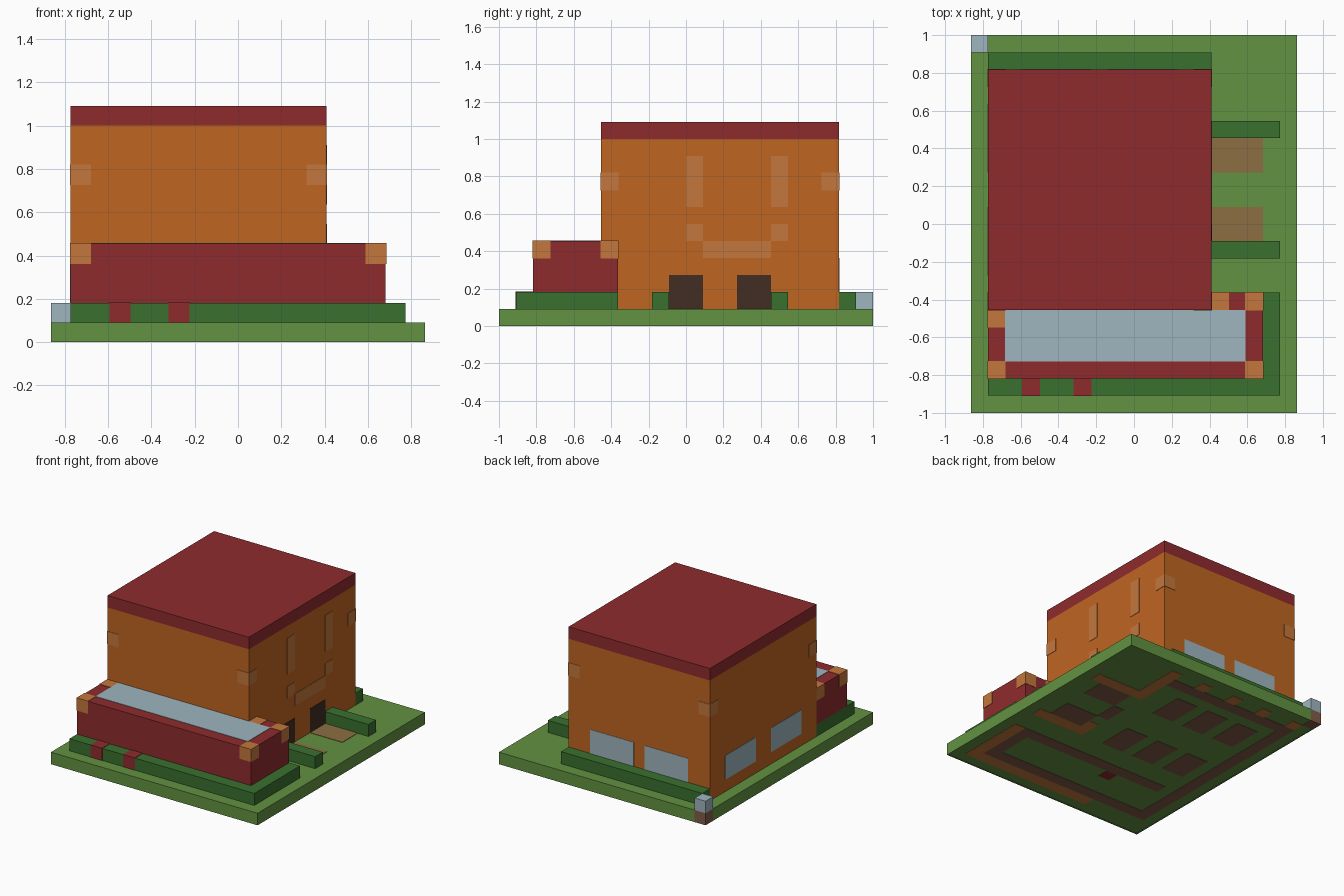
import bpy
import bmesh
from mathutils import Vector

cube = bpy.data.objects.get("Cube")
if cube:
    bpy.data.objects.remove(cube)

U = 1 / 11                      # one block
ORIGIN = Vector((-9.5, -11, 0))  # block counts start at the ground corner
T = 0.03                        # thickness of painted plates, in blocks


def material(name, r, g, b):
    def lin(c):
        c /= 255
        return c / 12.92 if c < 0.04045 else ((c + 0.055) / 1.055) ** 2.4
    m = bpy.data.materials.new(name)
    m.use_nodes = True
    color = (lin(r), lin(g), lin(b), 1)
    m.diffuse_color = color
    m.node_tree.nodes["Principled BSDF"].inputs["Base Color"].default_value = color
    return m


grass = material("grass_green", 98, 146, 65)
leaf = material("hedge_green", 58, 112, 46)
red = material("dark_red", 143, 43, 45)
orange = material("wall_orange", 191, 101, 33)
tan = material("tan", 196, 119, 60)
glass = material("pale_blue", 159, 182, 191)
dark = material("door_brown", 66, 45, 36)
path = material("path_brown", 139, 110, 65)
soil = material("soil_brown", 128, 92, 72)


def blocks(name, mat, boxes, grow=0.0):
    """Boxes (x0, x1, y0, y1, z0, z1) in block counts, joined in one object."""
    bm = bmesh.new()
    for x0, x1, y0, y1, z0, z1 in boxes:
        lo = Vector((x0 - grow, y0 - grow, z0 - grow))
        hi = Vector((x1 + grow, y1 + grow, z1 + grow))
        vs = bmesh.ops.create_cube(bm, size=1)["verts"]
        for v in vs:
            v.co = (ORIGIN + (lo + hi) / 2 + v.co * (hi - lo)) * U
    mesh = bpy.data.meshes.new(name)
    bm.to_mesh(mesh)
    bm.free()
    mesh.materials.append(mat)
    ob = bpy.data.objects.new(name, mesh)
    bpy.context.collection.objects.link(ob)
    return ob


def east(y0, y1, z0, z1):
    """Plate on the wall with the doors."""
    return (14, 14 + T, y0, y1, z0, z1)


def floor(x0, x1, y0, y1):
    """Plate on the underside."""
    return (x0, x1, y0, y1, 0, T)


# Ground slab with a soil block in one corner
blocks("ground", grass, [(0, 19, 0, 21, T, 1), (1, 19, 21, 22, T, 1)])
blocks("ground_rim", grass, [(0, 19, 0, 0.1, 0, T), (18.9, 19, 0, 22, 0, T),
                             (0, 0.1, 0, 21, 0, T), (1, 19, 21.9, 22, 0, T)])
blocks("corner_soil", soil, [(0, 1, 21, 22, 0, 1)])
blocks("corner_block", glass, [(0, 1, 21, 22, 1, 2)])

# Main building
blocks("walls", orange, [(1, 14, 6, 20, 1, 11)])
blocks("roof", red, [(1, 14, 6, 20, 11, 12)])
blocks("wall_corner_stones", tan,
       [(x, x + 1, y, y + 1, 8, 9) for x in (1, 13) for y in (6, 19)], grow=T)

# Doors, tall strips and curved trim on the door wall
blocks("doors", dark, [east(y, y + 2, 1, 3) for y in (10, 14)])
blocks("door_paths", path, [(14, 17, y, y + 2, 1, 1 + T) for y in (10, 14)])
blocks("wall_strips", tan, [east(y, y + 1, 7, 10) for y in (11, 16)])
blocks("wall_trim", tan, [east(y, y + 1, 5, 6) for y in (11, 16)]
       + [east(12, 16, 4, 5)])

# Windows on the back and on the far side
blocks("back_windows", glass, [(x, x + 4, 20, 20 + T, 2, 4) for x in (3, 8)])
blocks("side_windows", glass, [(1 - T, 1, y, y + 4, 2, 4) for y in (8, 14)])

# Low front extension with a glass top
blocks("extension", red, [(1, 17, 2, 6, 2, 5), (14, 17, 6, 7, 2, 5)])
blocks("extension_glass", glass, [(2, 16, 3, 6, 5, 5 + T)])
blocks("extension_corner_stones", tan,
       [(x, x + 1, y, y + 1, 4, 5)
        for x, y in ((1, 2), (16, 2), (1, 5), (16, 6), (14, 6))], grow=T)

# Hedges
blocks("front_hedge", leaf, [(1, 18, 1, 6, 1, 2), (14, 18, 6, 7, 1, 2)])
blocks("hedge_flowers", red, [(x, x + 1, 1, 2, 1, 2) for x in (3, 6)], grow=T)
blocks("back_hedge", leaf, [(1, 14, 20, 21, 1, 2)])
blocks("door_hedges", leaf, [(14, 18, y, y + 1, 1, 2) for y in (9, 16)])

# Floor plan on the underside
blocks("floor_walls", soil,
       [floor(1, 2, 2, 20), floor(2, 13, 19, 20), floor(2, 17, 2, 3),
        floor(16, 17, 3, 7), floor(3, 16, 6, 7), floor(13, 14, 12, 14)])
blocks("floor_rooms", soil,
       [floor(x, x + 2, y, y + 3) for x in (3, 6, 9) for y in (9, 15)])
blocks("floor_paths", soil, [floor(14, 17, y, y + 2) for y in (10, 14)])
blocks("floor_edging", tan,
       [floor(6, 18, 1, 2), floor(17, 18, 2, 7), floor(14, 18, 9, 10),
        floor(14, 18, 16, 17), floor(13, 14, 16, 21), floor(13, 14, 9, 11)]
       + [floor(x, x + 1, 20, 21) for x in (1, 4, 7, 10)])
blocks("floor_spot", red, [floor(7, 8, 5, 6)])
